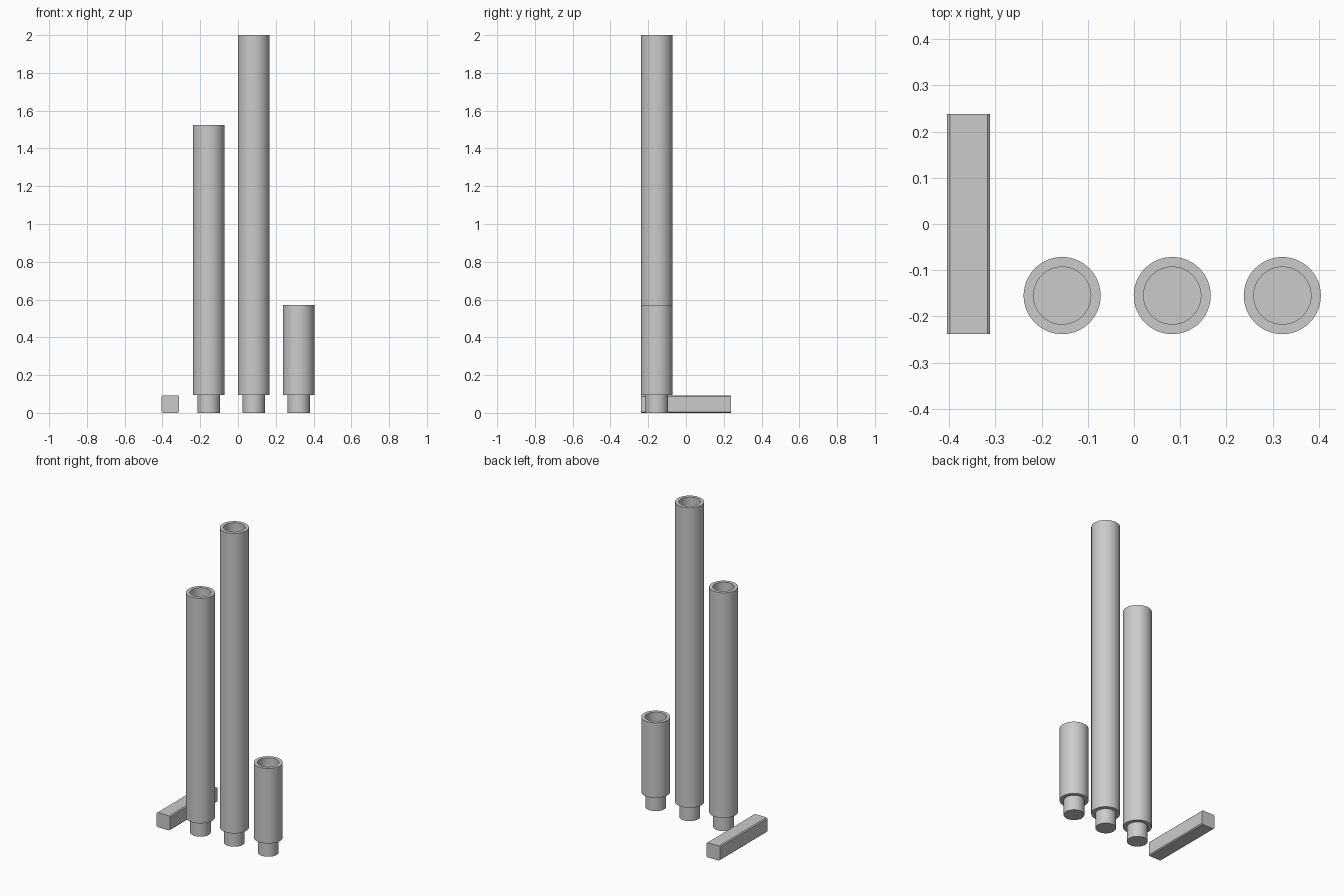
import bpy
import bmesh
from math import radians
from mathutils import Matrix, Vector

SEGMENTS = 64
UNIT = 0.4762          # body length module, also the bar length
PEG_HEIGHT = 0.0952
PEG_RADIUS = 0.0595
TUBE_RADIUS = 0.0833
SOCKET_RADIUS = 0.0619
SOCKET_DEPTH = 0.1
BAR_SIZE = 0.0929

cube = bpy.data.objects.get("Cube")
if cube:
    bpy.data.objects.remove(cube, do_unlink=True)

grey = bpy.data.materials.new("plain grey")
grey.use_nodes = True
colour = (0.6, 0.6, 0.6, 1)
grey.diffuse_color = colour
for node in grey.node_tree.nodes:
    if node.type == 'BSDF_PRINCIPLED':
        node.inputs["Base Color"].default_value = colour


def add_object(name, bm, location):
    bmesh.ops.recalc_face_normals(bm, faces=bm.faces[:])
    mesh = bpy.data.meshes.new(name)
    bm.to_mesh(mesh)
    bm.free()
    mesh.materials.append(grey)
    obj = bpy.data.objects.new(name, mesh)
    obj.location = location
    bpy.context.collection.objects.link(obj)
    return obj


def shade_smooth(obj):
    bpy.ops.object.select_all(action='DESELECT')
    obj.select_set(True)
    bpy.context.view_layer.objects.active = obj
    bpy.ops.object.shade_smooth_by_angle(angle=radians(30))


def make_tube(name, modules, x):
    """Lathe a rod with a peg at the bottom and a blind socket at the top."""
    top = PEG_HEIGHT + modules * UNIT
    floor = top - SOCKET_DEPTH
    profile = [
        (0, 0), (PEG_RADIUS, 0), (PEG_RADIUS, PEG_HEIGHT),
        (TUBE_RADIUS, PEG_HEIGHT), (TUBE_RADIUS, top),
        (SOCKET_RADIUS, top), (SOCKET_RADIUS, floor), (0, floor),
    ]
    bm = bmesh.new()
    verts = [bm.verts.new((r, 0, z)) for r, z in profile]
    edges = [bm.edges.new(pair) for pair in zip(verts, verts[1:])]
    bmesh.ops.spin(bm, geom=verts + edges, cent=(0, 0, 0), axis=(0, 0, 1),
                   angle=radians(360), steps=SEGMENTS)
    bmesh.ops.remove_doubles(bm, verts=bm.verts[:], dist=0.0001)
    shade_smooth(add_object(name, bm, (x, TUBE_RADIUS - UNIT / 2, 0)))


def make_bar(name, x):
    """Square bar whose long edges are chamfered."""
    bm = bmesh.new()
    size = Vector((BAR_SIZE, UNIT, BAR_SIZE))
    bmesh.ops.create_cube(bm, size=1, matrix=Matrix.Diagonal(size).to_4x4())
    long_edges = [e for e in bm.edges
                  if abs(e.verts[0].co.y - e.verts[1].co.y) > 0.1]
    bmesh.ops.bevel(bm, geom=long_edges, offset=0.006, segments=1,
                    affect='EDGES')
    add_object(name, bm, (x, 0, BAR_SIZE / 2))


# Tubes, from the model's right to its left
make_tube("medium_tube", 3, -0.1554)
make_tube("tall_tube", 4, 0.0827)
make_tube("short_tube", 1, 0.3208)

# Loose bar lying on the ground
make_bar("square_bar", -0.3577)
